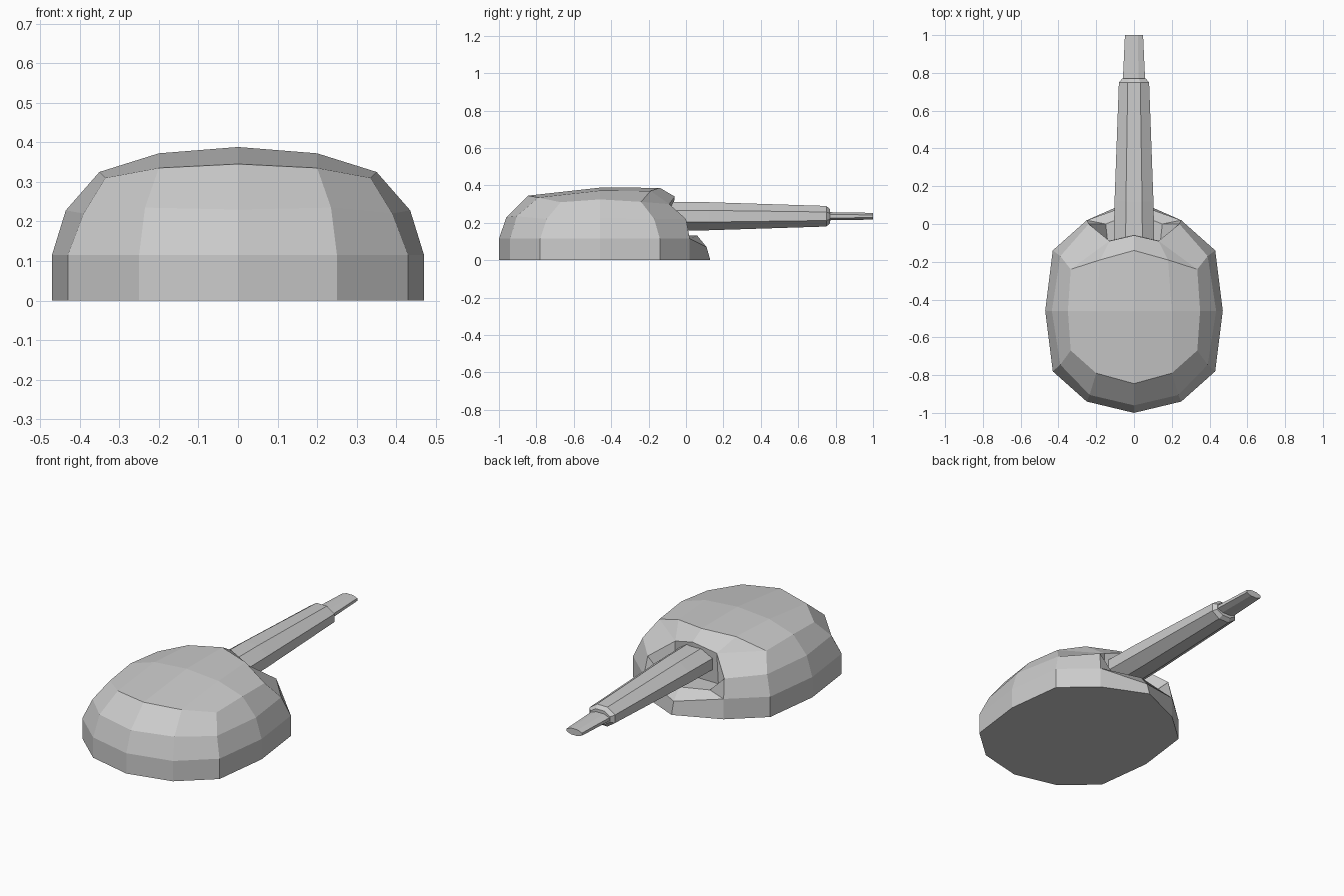
import bpy, bmesh
from math import cos, sin, pi

if "Cube" in bpy.data.objects:
    bpy.data.objects.remove(bpy.data.objects["Cube"])


def finish(name, bm):
    bmesh.ops.recalc_face_normals(bm, faces=bm.faces)
    me = bpy.data.meshes.new(name)
    bm.to_mesh(me)
    bm.free()
    ob = bpy.data.objects.new(name, me)
    bpy.context.collection.objects.link(ob)
    return ob


# Dome shell: right half as rings of columns running from rear (-y) to gun end
bm = bmesh.new()
V = lambda *p: bm.verts.new(p)
F = lambda *vs: bm.faces.new(vs)
plan = [(0, -1), (.25, -.94), (.43, -.78), (.47, -.46), (.43, -.14), (.25, .02)]
base = [V(x, y, 0) for x, y in plan]
wall = [V(x, y, .115) for x, y in plan]
slope = [V(*p) for p in [(0, -.96, .23), (.235, -.905, .235), (.39, -.745, .22),
                         (.435, -.46, .228), (.39, -.17, .22), (.24, .0, .22)]]
brow = V(.13, -.09, .30)
rim = [V(*p) for p in [(0, -.845, .345), (.2, -.79, .335), (.335, -.67, .31),
                       (.35, -.46, .325), (.335, -.24, .312)]] + [brow]
for lo, hi in ((base, wall), (wall, slope), (slope, rim)):
    for i in range(5):
        F(lo[i], lo[i + 1], hi[i + 1], hi[i])

# Roof and hood over the gun
mid_c, mid_s = V(0, -.46, .388), V(.2, -.46, .372)
fore_c, fore_s = V(0, -.14, .387), V(.18, -.19, .37)
hood = V(0, -.06, .34)
F(rim[0], rim[1], mid_s, mid_c)
F(rim[1], rim[2], rim[3], mid_s)
F(mid_c, mid_s, fore_s, fore_c)
F(mid_s, rim[3], rim[4], fore_s)
F(fore_s, rim[4], brow)
F(fore_c, fore_s, brow, hood)

# Gun recess with lip, floor, side and back wall
lip0, lip1, lip2 = V(0, .13, 0), V(0, .11, .07), V(0, .06, .132)
lip_s = V(.15, .0, .132)
back_c, back_s = V(0, -.09, .13), V(.14, -.09, .13)
F(base[5], lip0, lip1, wall[5])
F(wall[5], lip1, lip2, lip_s)
F(lip_s, lip2, back_c, back_s)
F(back_s, back_c, hood, brow)
F(slope[5], wall[5], lip_s)
F(slope[5], lip_s, back_s, brow)
F(*base, lip0)
dome = finish("turret_dome", bm)
mod = dome.modifiers.new("Mirror", 'MIRROR')
mod.use_axis[0] = True


# Barrel parts: lofted flattened octagons, sections are (y, half width, half height)
def loft(name, sections, zc=.235, n=8):
    bm = bmesh.new()
    k = 1 / cos(pi / n)
    rings = [[bm.verts.new((rx * k * cos(2 * pi * (i + .5) / n), y,
                            zc + rz * k * sin(2 * pi * (i + .5) / n)))
              for i in range(n)] for y, rx, rz in sections]
    for a, b in zip(rings, rings[1:]):
        for i in range(n):
            j = (i + 1) % n
            bm.faces.new((a[i], a[j], b[j], b[i]))
    bm.faces.new(rings[0])
    bm.faces.new(rings[-1])
    return finish(name, bm)


loft("gun_sleeve", [(-.12, .108, .077), (.12, .103, .075), (.75, .08, .055), (.77, .062, .038)])
loft("gun_muzzle", [(.74, .06, .022), (1, .048, .018)])
